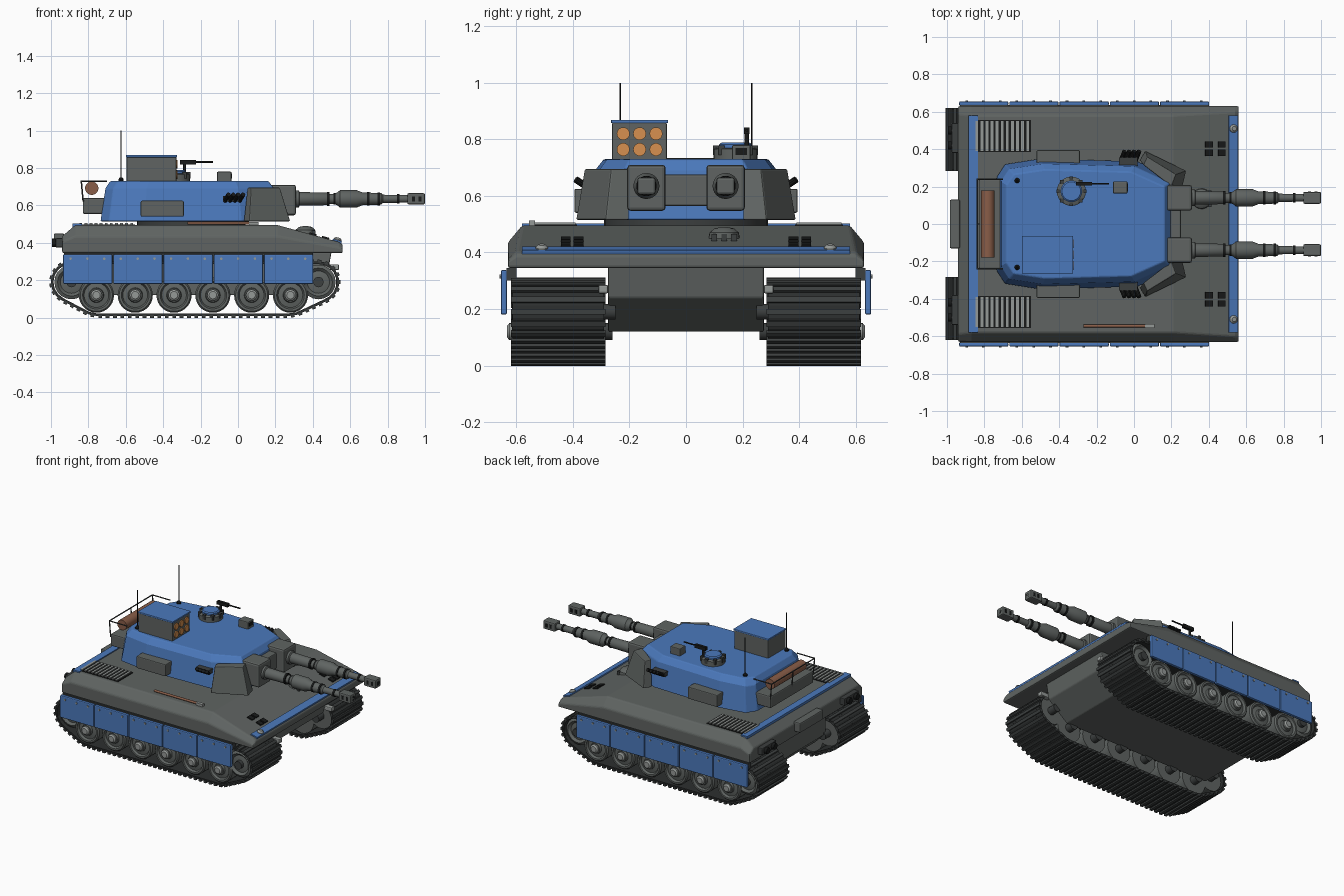
import bpy, bmesh, math
from mathutils import Vector, Matrix, Euler
from mathutils.geometry import convex_hull_2d

if "Cube" in bpy.data.objects:
    bpy.data.objects.remove(bpy.data.objects["Cube"])

def material(name, r, g, b):
    m = bpy.data.materials.new(name)
    m.diffuse_color = (r, g, b, 1)
    m.use_nodes = True
    m.node_tree.nodes["Principled BSDF"].inputs["Base Color"].default_value = m.diffuse_color
    return m

BLUE = material("blue paint", 0.07, 0.19, 0.5)
GREY = material("grey armour", 0.115, 0.127, 0.122)
DARK = material("dark steel", 0.045, 0.05, 0.05)
TRACK = material("track rubber", 0.026, 0.029, 0.029)
BLACK = material("black", 0.009, 0.01, 0.01)
LIGHT = material("light metal", 0.3, 0.32, 0.31)
BROWN = material("brown canvas", 0.25, 0.11, 0.065)
ORANGE = material("orange rocket", 0.68, 0.28, 0.08)

def finish(name, bm, mat, bevel=0, smooth=False):
    bmesh.ops.recalc_face_normals(bm, faces=bm.faces[:])
    me = bpy.data.meshes.new(name)
    bm.to_mesh(me)
    bm.free()
    ob = bpy.data.objects.new(name, me)
    bpy.context.collection.objects.link(ob)
    me.materials.append(mat)
    if bevel:
        mod = ob.modifiers.new("bevel", 'BEVEL')
        mod.width, mod.segments, mod.limit_method = bevel, 2, 'ANGLE'
    if smooth:
        bpy.ops.object.select_all(action='DESELECT')
        ob.select_set(True)
        bpy.context.view_layer.objects.active = ob
        bpy.ops.object.shade_smooth_by_angle(angle=math.radians(35))
    return ob

def box(name, x, y, z, mat, bevel=0, tilt=0):
    """Box from (min, max) pairs, tilted about its own y axis."""
    size = [abs(p[1] - p[0]) for p in (x, y, z)]
    mid = Vector([(p[0] + p[1]) / 2 for p in (x, y, z)])
    bm = bmesh.new()
    bmesh.ops.create_cube(bm, size=1, matrix=Matrix.LocRotScale(mid, Euler((0, tilt, 0)), size))
    return finish(name, bm, mat, bevel)

def loft(name, rings, mat, bevel=0):
    """Skin between equal-length rings of points, with capped ends."""
    bm = bmesh.new()
    vs = [[bm.verts.new(p) for p in r] for r in rings]
    n = len(vs[0])
    for a, b in zip(vs, vs[1:]):
        for i in range(n):
            bm.faces.new((a[i], a[(i + 1) % n], b[(i + 1) % n], b[i]))
    bm.faces.new(vs[0])
    bm.faces.new(vs[-1])
    return finish(name, bm, mat, bevel)

def lathe(name, profile, loc, axis, mat, n=24):
    """Revolve (radius, distance) pairs around an axis."""
    q = Vector(axis).to_track_quat('Z', 'Y')
    rings = [[Vector(loc) + q @ Vector((r * math.cos(t), r * math.sin(t), d))
              for t in (2 * math.pi * i / n for i in range(n))] for r, d in profile]
    ob = loft(name, rings, mat)
    for p in ob.data.polygons:
        p.use_smooth = len(p.vertices) == 4
    bpy.ops.object.select_all(action='DESELECT')
    ob.select_set(True)
    bpy.context.view_layer.objects.active = ob
    bpy.ops.object.shade_smooth_by_angle(angle=math.radians(35))
    return ob

def rod(name, a, b, r, mat, n=12):
    d = Vector(b) - Vector(a)
    return lathe(name, [(r, 0), (r, d.length)], a, d, mat, n)

# Hull
secs = [(-0.94, 0.43, 0.59, 0.40), (-0.94, 0.435, 0.588, 0.405), (-0.87, 0.495, 0.58, 0.435),
        (0.21, 0.495, 0.58, 0.435), (0.54, 0.404, 0.60, 0.375), (0.56, 0.39, 0.60, 0.37)]
loft("upper_hull", [[(x, -0.63, 0.345), (x, -0.63, zs), (x, -yt, zt), (x, yt, zt), (x, 0.63, zs), (x, 0.63, 0.345)]
                    for x, zt, yt, zs in secs[1:]], GREY, 0.008)
side = [(-0.9, 0.35), (-0.9, 0.2), (-0.82, 0.12), (0.33, 0.12), (0.48, 0.24), (0.5, 0.35)]
loft("lower_hull", [[(x, y, z) for x, z in side] for y in (-0.275, 0.275)], GREY, 0.006)
SLOPE = math.atan2(0.091, 0.33)

def slope_z(x):
    return 0.495 - (x - 0.21) * math.tan(SLOPE)

box("front_stripe", (0.505, 0.555), (-0.58, 0.58), (slope_z(0.53) - 0.006, slope_z(0.53) + 0.008), BLUE, 0, SLOPE)
box("rear_stripe", (-0.885, -0.835), (-0.58, 0.58), (0.485, 0.502), BLUE)
box("rear_locker", (-0.985, -0.93), (-0.13, 0.13), (0.38, 0.45), GREY, 0.008)
lathe("driver_hatch", [(0.055, 0), (0.052, 0.02), (0.035, 0.035), (0.01, 0.04)], (0.36, 0.135, slope_z(0.36) - 0.004), (0, 0, 1), GREY)
for i in range(3):
    box("driver_periscope", (0.395, 0.415), (0.09 + i * 0.035, 0.11 + i * 0.035), (0.44, 0.465), DARK)
rod("tool_handle", (-0.27, -0.545, 0.505), (0.06, -0.545, 0.505), 0.008, BROWN)
box("tool_head", (0.06, 0.11), (-0.556, -0.534), (0.495, 0.512), LIGHT)

# Track path: taut belt around idler, road wheels and sprocket
WHEELS = [(-0.757 + i * 0.2075, 0.12) for i in range(6)]
ENDS = [(-0.89, 0.19), (0.43, 0.19)]
pts = [Vector((cx + 0.104 * math.cos(t), cz + 0.104 * math.sin(t))) for cx, cz in WHEELS + ENDS
       for t in (math.pi * k / 24 for k in range(48))]
belt = [pts[i] for i in convex_hull_2d(pts)]
segs = list(zip(belt, belt[1:] + belt[:1]))
LINKS = 84
pitch = sum((b - a).length for a, b in segs) / LINKS

def belt_point(dist):
    for a, b in segs:
        d = (b - a).length
        if dist <= d:
            return a.lerp(b, dist / d)
        dist -= d
    return belt[0]

def track(s):
    belt_bm, rib_bm = bmesh.new(), bmesh.new()
    for i in range(LINKS):
        a, b = belt_point(i * pitch), belt_point((i + 1) * pitch)
        mid, d = (a + b) / 2, b - a
        rot = Euler((0, -math.atan2(d.y, d.x), 0))
        for bm, size, off in ((belt_bm, (pitch * 1.08, 0.325, 0.014), 0), (rib_bm, (pitch * 0.5, 0.335, 0.016), 0.009)):
            out = Vector((d.y, -d.x)).normalized() * off
            loc = Vector((mid.x + out.x, s * 0.452, mid.y + out.y))
            bmesh.ops.create_cube(bm, size=1, matrix=Matrix.LocRotScale(loc, rot, size))
    finish("track_belt", belt_bm, TRACK)
    finish("track_ribs", rib_bm, DARK)

# Parts repeated on both sides
for s in (1, -1):
    track(s)
    out = (0, s, 0)
    for x, z in WHEELS:
        lathe("road_wheel", [(0.094, 0), (0.094, 0.29), (0.086, 0.3), (0.074, 0.3), (0.066, 0.285), (0.04, 0.29), (0.036, 0.305)],
              (x, s * 0.31, z), out, GREY, 28)
        lathe("wheel_hub", [(0.03, 0), (0.03, 0.02), (0.02, 0.028)], (x, s * 0.605, z), out, LIGHT, 16)
        rod("axle", (x, s * 0.26, z), (x, s * 0.33, z), 0.03, DARK)
    for x, z in ENDS:
        lathe("drive_wheel", [(0.092, 0), (0.092, 0.28), (0.075, 0.29), (0.06, 0.275), (0.04, 0.28)], (x, s * 0.31, z), out, GREY, 20)
        rod("drive_hub", (x, s * 0.25, z), (x, s * 0.615, z), 0.028, DARK)
    for i in range(5):  # skirt panels with bolts
        x = -0.935 + i * 0.2685
        box("side_skirt", (x, x + 0.263), (s * 0.633, s * 0.655), (0.18, 0.338), BLUE, 0.006)
        for k in (0.04, 0.13, 0.22):
            rod("skirt_bolt", (x + k, s * 0.65, 0.315), (x + k, s * 0.66, 0.315), 0.007, LIGHT, 8)
    box("skirt_rail", (-0.93, 0.4), (s * 0.6, s * 0.635), (0.3, 0.345), DARK)
    # Engine grille
    box("grille_base", (-0.855, -0.55), (s * 0.385, s * 0.555), (0.49, 0.499), BLACK)
    for i in range(11):
        x = -0.848 + i * 0.0272
        box("grille_bar", (x, x + 0.015), (s * 0.39, s * 0.55), (0.495, 0.505), LIGHT)
    # Front vents, headlights and tow hooks
    for x in (0.4, 0.468):
        for y in (0.38, 0.425):
            box("front_vent", (x - 0.02, x + 0.02), (s * (y - 0.017), s * (y + 0.017)),
                (slope_z(x) - 0.006, slope_z(x) + 0.008), BLACK, 0, SLOPE)
    lathe("headlight", [(0.022, -0.01), (0.022, 0.012), (0.012, 0.022)], (0.53, s * 0.51, slope_z(0.53)), (0.3, 0, 1), LIGHT, 12)
    box("tow_hook", (0.46, 0.54), (s * 0.275, s * 0.31), (0.255, 0.285), LIGHT, 0.006)
    # Rear exhaust and lamp
    box("exhaust_box", (-0.975, -0.935), (s * 0.38, s * 0.54), (0.375, 0.425), DARK, 0.006)
    for y in (0.42, 0.5):
        rod("exhaust_pipe", (-0.95, s * y, 0.4), (-0.995, s * y, 0.4), 0.022, BLACK)
    # Turret cheek armour
    low = [(0.03, 0.34), (0.06, 0.39), (0.28, 0.285), (0.26, 0.2)]
    top = [(0.05, 0.315), (0.07, 0.36), (0.225, 0.265), (0.2, 0.2)]
    loft("cheek_armour", [[(x, s * y, z) for x, y in ring] for ring, z in ((low, 0.515), (top, 0.695))], GREY, 0.006)
    # Stowage box and smoke tubes
    box("side_box", (-0.52, -0.29), (s * 0.32, s * 0.395), (0.54, 0.625), GREY, 0.006)
    box("smoke_bracket", (-0.08, 0.02), (s * 0.31, s * 0.355), (0.62, 0.65), DARK)
    for i in range(4):
        x = -0.07 + i * 0.026
        rod("smoke_tube", (x, s * 0.34, 0.625), (x + 0.02, s * 0.39, 0.658), 0.012, BLACK, 10)
    # Gun with mantlet and muzzle
    y = s * 0.14
    box("mantlet", (0.17, 0.31), (y - 0.068, y + 0.068), (0.547, 0.71), GREY, 0.012)
    lathe("gun_barrel", [(0.045, 0), (0.045, 0.02), (0.036, 0.025), (0.034, 0.17), (0.027, 0.18), (0.027, 0.21), (0.034, 0.225),
                         (0.046, 0.24), (0.046, 0.33), (0.034, 0.36), (0.031, 0.46), (0.022, 0.47), (0.02, 0.62)],
          (0.305, y, 0.635), (1, 0, 0), GREY)
    for x, r in ((0.475, 0.037), (0.51, 0.03), (0.69, 0.036), (0.745, 0.035), (0.85, 0.025)):
        rod("barrel_band", (x, y, 0.635), (x + 0.014, y, 0.635), r, BLACK, 24)
    box("muzzle_brake", (0.905, 1.0), (y - 0.032, y + 0.032), (0.605, 0.665), GREY, 0.008)
    for x in (0.93, 0.965):
        box("muzzle_slot", (x, x + 0.016), (y - 0.034, y + 0.034), (0.622, 0.648), BLACK)
    rod("muzzle_bore", (0.99, y, 0.635), (1.0, y, 0.635), 0.018, BLACK, 16)
    # Antennas
    lathe("antenna_base", [(0.014, 0), (0.014, 0.015), (0.006, 0.025)], (-0.625, s * 0.232, 0.725), (0, 0, 1), BLACK, 10)
    rod("antenna", (-0.625, s * 0.232, 0.73), (-0.625, s * 0.232, 1.0), 0.003, BLACK, 6)

# Turret
lathe("turret_ring", [(0.29, 0.49), (0.29, 0.52)], (-0.25, 0, 0), (0, 0, 1), DARK, 40)
half = [(-0.735, 0.25), (-0.69, 0.32), (-0.5, 0.35), (0.02, 0.335), (0.22, 0.24)]
outline = half + [(x, -y) for x, y in reversed(half)]
turret = []
for z, sx, sy in ((0.515, 1, 1), (0.69, 0.945, 0.92), (0.73, 0.885, 0.83)):
    turret.append([(-0.28 + (x + 0.28) * sx, y * sy, z) for x, y in outline])
loft("turret_body", turret, BLUE, 0.006)
box("gun_cradle", (0.12, 0.25), (-0.09, 0.09), (0.565, 0.675), GREY, 0.006)

# Rear bin, canvas roll and rail
box("rear_bin", (-0.83, -0.69), (-0.24, 0.24), (0.555, 0.64), GREY, 0.008)
rod("canvas_roll", (-0.782, -0.18, 0.692), (-0.782, 0.18, 0.692), 0.036, BROWN, 20)
corners = [(-0.7, -0.24, 0.73), (-0.838, -0.24, 0.73), (-0.838, 0.24, 0.73), (-0.7, 0.24, 0.73)]
for a, b in zip(corners, corners[1:]):
    rod("rail_bar", a, b, 0.004, DARK, 8)
for y in (-0.24, 0, 0.24):
    rod("rail_post", (-0.838, y, 0.73), (-0.828, y, 0.62), 0.004, DARK, 8)

# Rocket launcher
box("launcher_body", (-0.595, -0.33), (-0.262, -0.068), (0.72, 0.858), GREY, 0.004)
box("launcher_lid", (-0.6, -0.325), (-0.265, -0.063), (0.857, 0.869), BLUE, 0.003)
for y in (-0.222, -0.164, -0.106):
    for z in (0.82, 0.764):
        rod("rocket_tip", (-0.34, y, z), (-0.323, y, z), 0.023, ORANGE, 14)

# Cupola, machine gun and sight
lathe("cupola_ring", [(0.078, 0.72), (0.078, 0.765), (0.07, 0.77)], (-0.335, 0.175, 0), (0, 0, 1), GREY)
lathe("cupola_hatch", [(0.058, 0.765), (0.058, 0.782), (0.05, 0.788)], (-0.335, 0.175, 0), (0, 0, 1), BLUE)
for i in range(8):
    t = i * math.pi / 4
    x, y = -0.335 + 0.07 * math.cos(t), 0.175 + 0.07 * math.sin(t)
    box("cupola_periscope", (x - 0.01, x + 0.01), (y - 0.01, y + 0.01), (0.745, 0.778), DARK)
rod("machine_gun_post", (-0.285, 0.215, 0.76), (-0.285, 0.215, 0.83), 0.008, BLACK)
box("machine_gun_body", (-0.31, -0.225), (0.205, 0.225), (0.818, 0.842), BLACK)
rod("machine_gun_barrel", (-0.23, 0.215, 0.832), (-0.135, 0.215, 0.832), 0.005, BLACK, 8)
box("sight_box", (-0.112, -0.035), (0.163, 0.228), (0.72, 0.78), GREY, 0.005)
box("sight_lens", (-0.036, -0.032), (0.175, 0.216), (0.745, 0.77), BLACK)
